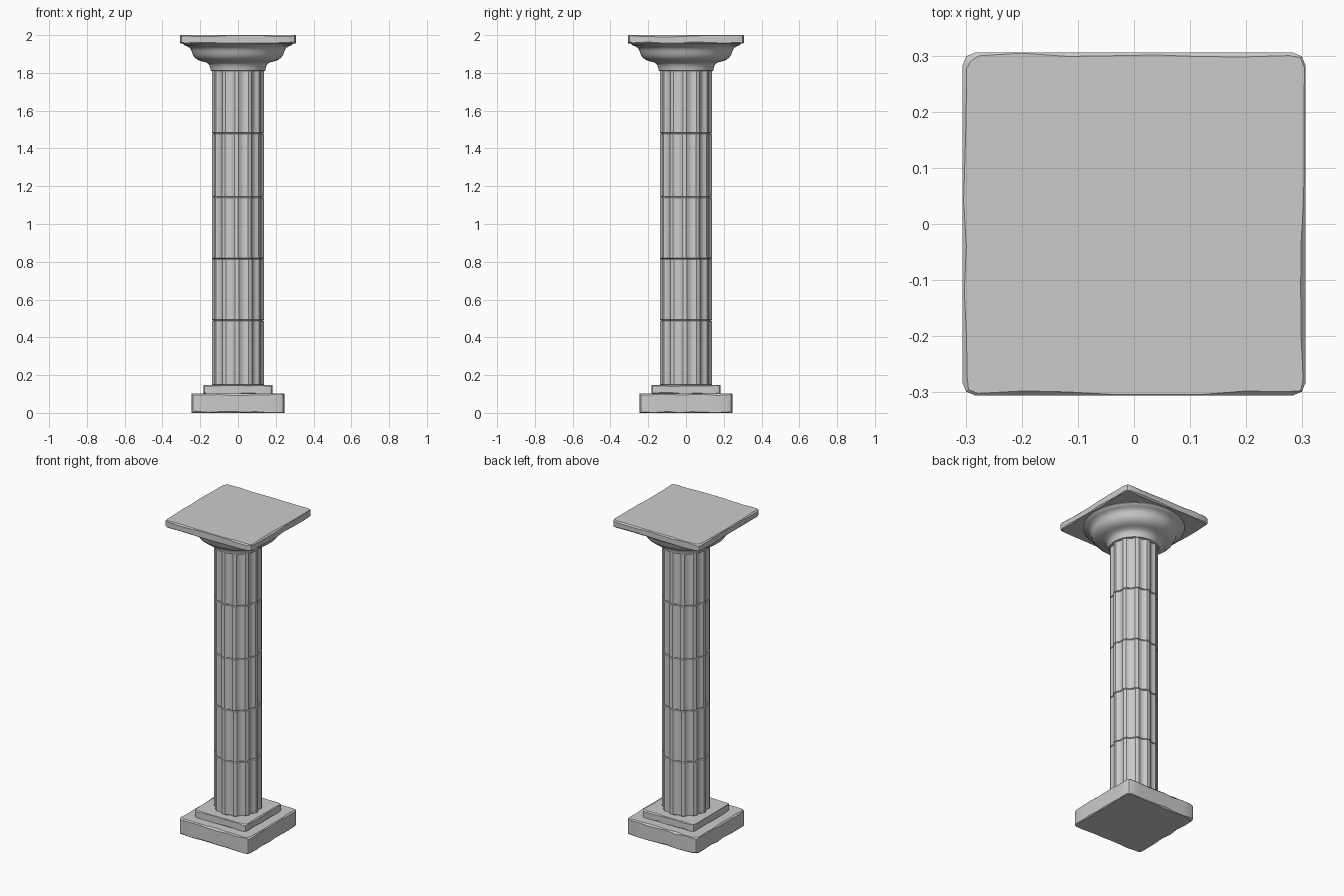
import bpy, bmesh, math, random

if "Cube" in bpy.data.objects:
    bpy.data.objects.remove(bpy.data.objects["Cube"])

random.seed(7)


def loft(name, rings, smooth_angle):
    """Skin a stack of closed rings with equal point counts and cap the ends."""
    bm = bmesh.new()
    loops = [[bm.verts.new(p) for p in ring] for ring in rings]
    n = len(loops[0])
    for a, b in zip(loops, loops[1:]):
        for i in range(n):
            j = (i + 1) % n
            bm.faces.new((a[i], a[j], b[j], b[i]))
    bm.faces.new(loops[0][::-1])
    bm.faces.new(loops[-1])
    mesh = bpy.data.meshes.new(name)
    bm.to_mesh(mesh)
    bm.free()
    obj = bpy.data.objects.new(name, mesh)
    bpy.context.collection.objects.link(obj)
    bpy.ops.object.select_all(action='DESELECT')
    obj.select_set(True)
    bpy.context.view_layer.objects.active = obj
    bpy.ops.object.shade_smooth_by_angle(angle=math.radians(smooth_angle))
    return obj


def square_outline(half, corner, per_side=7):
    """Square with rounded corners, counter-clockwise."""
    points = []
    inner = half - corner
    for side in range(4):
        turn = side * math.pi / 2
        c, s = round(math.cos(turn)), round(math.sin(turn))
        local = [(half, -inner + 2 * inner * i / per_side) for i in range(per_side)]
        local += [(inner + corner * math.cos(t), inner + corner * math.sin(t))
                  for t in (0, math.pi / 4)]
        points += [(x * c - y * s, x * s + y * c) for x, y in local]
    return points


def worn_slab(name, half, z0, z1, corner, wear):
    """Stone slab whose top and bottom edges are unevenly chipped."""
    outline = square_outline(half, corner)
    low = [random.uniform(0.1, 1) * wear for _ in outline]
    high = [random.uniform(0.1, 1) * wear for _ in outline]

    def inset(chips):
        return [(x * (1 - w / half), y * (1 - w / half))
                for (x, y), w in zip(outline, chips)]

    rings = [
        [(x, y, z0) for x, y in inset(low)],
        [(x, y, z0 + w) for (x, y), w in zip(outline, low)],
        [(x, y, z1 - w) for (x, y), w in zip(outline, high)],
        [(x, y, z1) for x, y in inset(high)],
    ]
    return loft(name, rings, 25)


def flute_radius(u, radius, depth, fillet=0.14):
    """Concave flute across one sector with a narrow flat fillet each side."""
    if u < fillet or u > 1 - fillet:
        return radius
    return radius - depth * math.sin(math.pi * (u - fillet) / (1 - 2 * fillet))


def fluted_drum(name, z0, z1, radius, turn):
    """One shaft drum with twelve flutes and eased joint edges."""
    flutes = 12
    steps = (0, 0.14, 0.26, 0.38, 0.5, 0.62, 0.74, 0.86)
    rings = []
    for z, shrink in ((z0, 0.005), (z0 + 0.004, 0), (z1 - 0.004, 0), (z1, 0.005)):
        ring = []
        for k in range(flutes):
            for u in steps:
                a = (k + u) * 2 * math.pi / flutes + turn
                r = flute_radius(u, radius, 0.011) - shrink
                ring.append((r * math.cos(a), r * math.sin(a), z))
        rings.append(ring)
    return loft(name, rings, 35)


# Stepped base
worn_slab("base_plinth", 0.246, 0.0, 0.102, 0.022, 0.011)
worn_slab("upper_plinth", 0.183, 0.100, 0.147, 0.018, 0.008)

# Shaft drums
joints = [0.145, 0.49, 0.815, 1.142, 1.48, 1.815]
for i, (z0, z1) in enumerate(zip(joints, joints[1:])):
    fluted_drum(f"shaft_drum_{i + 1}", z0, z1, 0.138,
                math.radians(-2 + random.uniform(-2, 2)))

# Turned capital
profile = [(0.138, 1.810), (0.144, 1.812), (0.147, 1.825), (0.152, 1.842),
           (0.164, 1.854), (0.188, 1.860), (0.212, 1.868), (0.230, 1.882),
           (0.241, 1.900), (0.246, 1.917), (0.253, 1.930), (0.268, 1.940),
           (0.284, 1.946), (0.290, 1.953), (0.290, 1.960)]
loft("capital", [[(r * math.cos(a), r * math.sin(a), z)
                  for a in (2 * math.pi * i / 64 for i in range(64))]
                 for r, z in profile], 40)

# Top slab
worn_slab("abacus", 0.306, 1.956, 2.0, 0.024, 0.009)
